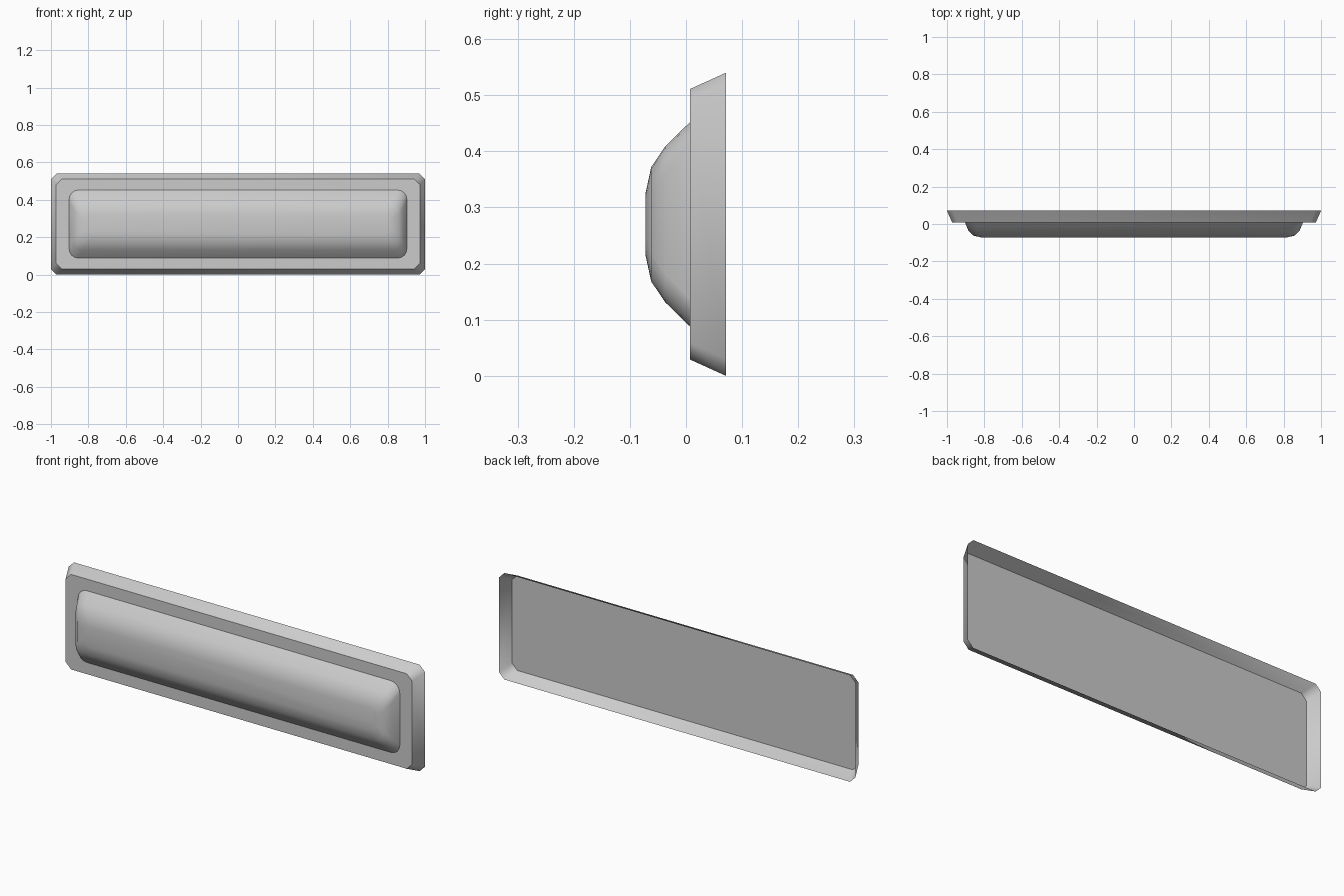
import bpy
import bmesh
import math

cube = bpy.data.objects.get("Cube")
if cube:
    bpy.data.objects.remove(cube, do_unlink=True)

grey = bpy.data.materials.new("plain_grey")
grey.use_nodes = True
colour = (0.6, 0.6, 0.6, 1)
grey.diffuse_color = colour
grey.node_tree.nodes["Principled BSDF"].inputs["Base Color"].default_value = colour
MID_Z = 0.27


def ring(bm, y, hx, hz, radius, steps):
    """Rounded rectangle of vertices, counter-clockwise seen from the front."""
    verts = []
    for i, (sx, sz) in enumerate([(1, 1), (-1, 1), (-1, -1), (1, -1)]):
        for s in range(steps + 1):
            a = math.pi / 2 * (i + s / steps)
            verts.append(bm.verts.new((sx * (hx - radius) + radius * math.cos(a), y,
                                       MID_Z + sz * (hz - radius) + radius * math.sin(a))))
    return verts


def lofted_part(name, sections, steps, angle):
    """Join rings from back to front and cap the front."""
    bm = bmesh.new()
    rings = [ring(bm, *section, steps) for section in sections]
    for back, front in zip(rings, rings[1:]):
        for i in range(len(back)):
            j = (i + 1) % len(back)
            bm.faces.new((back[i], back[j], front[j], front[i]))
    bm.faces.new(rings[-1])
    mesh = bpy.data.meshes.new(name)
    bm.to_mesh(mesh)
    bm.free()
    mesh.materials.append(grey)
    obj = bpy.data.objects.new(name, mesh)
    bpy.context.collection.objects.link(obj)
    bpy.ops.object.select_all(action="DESELECT")
    obj.select_set(True)
    bpy.context.view_layer.objects.active = obj
    bpy.ops.object.shade_smooth_by_angle(angle=math.radians(angle))
    return obj


# Flared backing tray, open at the back, with chamfered corners
lofted_part("backing_tray", [(0.071, 1.0, 0.27, 0.03),
                             (0.007, 0.972, 0.241, 0.03)], 1, 50)

# Softly domed front cushion with rounded corners
lofted_part("domed_cover", [(0.007, 0.903, 0.182, 0.05),
                            (-0.037, 0.885, 0.139, 0.05),
                            (-0.062, 0.859, 0.102, 0.05),
                            (-0.072, 0.815, 0.056, 0.04)], 4, 60)
